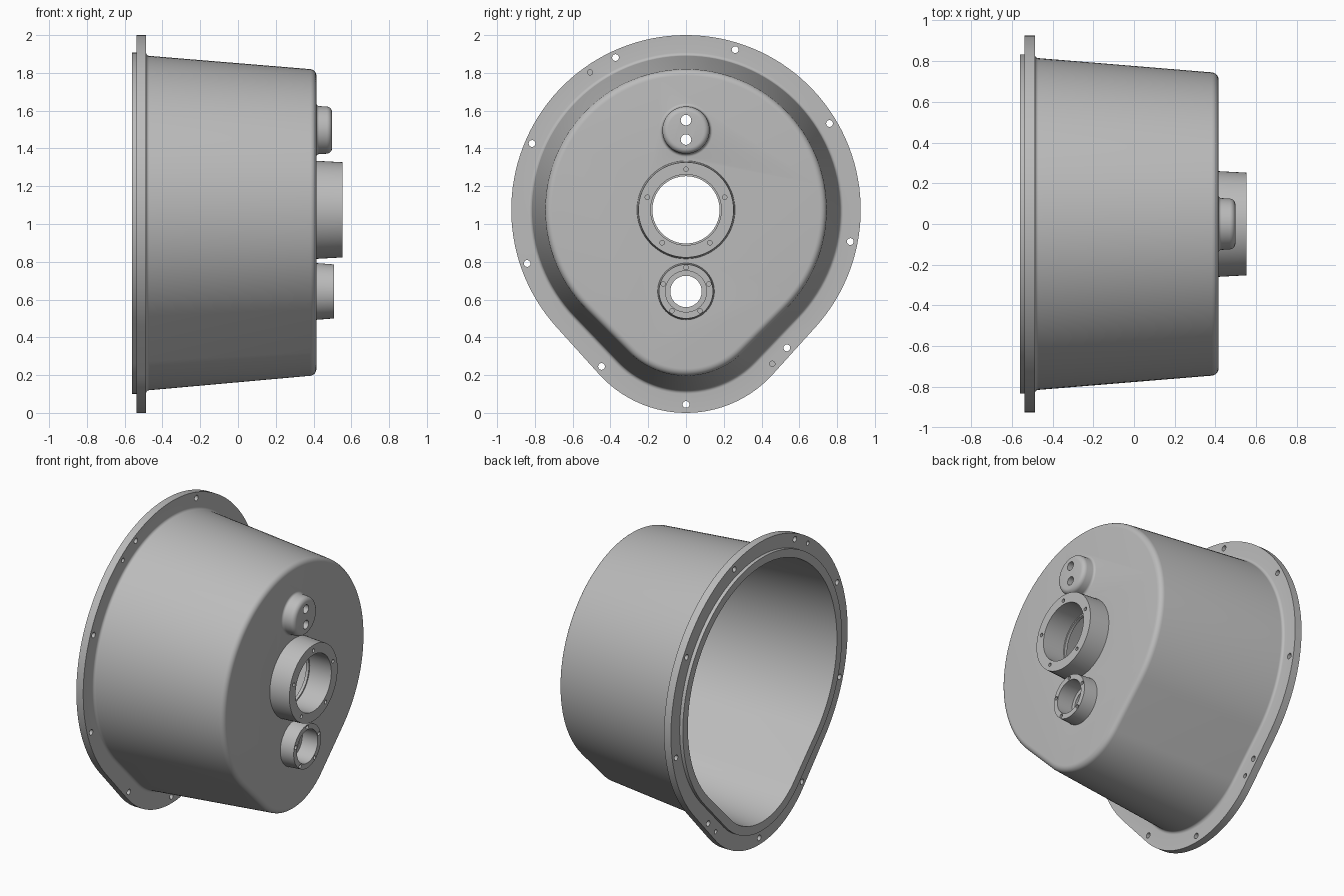
import bpy, bmesh
from math import pi, sin, cos, acos, radians

if "Cube" in bpy.data.objects:
    bpy.data.objects.remove(bpy.data.objects["Cube"])

metal = bpy.data.materials.new("cast_grey")
metal.use_nodes = True
GREY = (0.5, 0.5, 0.5, 1)
metal.diffuse_color = GREY
metal.node_tree.nodes["Principled BSDF"].inputs["Base Color"].default_value = GREY

AXIS_Z = 1.075      # main shaft height
DROP = 0.455        # distance down to the lower outline arc


def loft(name, rings):
    """Bridge successive point rings and cap both ends."""
    bm = bmesh.new()
    loops = [[bm.verts.new(p) for p in ring] for ring in rings]
    for a, b in zip(loops, loops[1:]):
        for i in range(len(a)):
            j = (i + 1) % len(a)
            bm.faces.new((a[i], a[j], b[j], b[i]))
    bm.faces.new(loops[0])
    bm.faces.new(loops[-1])
    bmesh.ops.recalc_face_normals(bm, faces=bm.faces)
    mesh = bpy.data.meshes.new(name)
    bm.to_mesh(mesh)
    bm.free()
    mesh.materials.append(metal)
    obj = bpy.data.objects.new(name, mesh)
    bpy.context.collection.objects.link(obj)
    return obj


def outline(x, offset):
    """Teardrop section: tangent hull of a large and a small circle."""
    big, small = 0.815 + offset, 0.5 + 1.09 * offset
    a = acos((big - small) / DROP)
    pts = []
    for radius, z, start, sweep, n in (
            (big, AXIS_Z, a - pi / 2, 2 * pi - 2 * a, 96),
            (small, AXIS_Z - DROP, -pi / 2 - a, 2 * a, 32)):
        for i in range(n + 1):
            t = start + sweep * i / n
            pts.append((x, radius * cos(t), z + radius * sin(t)))
    return pts


def lathe(name, y, z, profile, n=48):
    """Round part along x from (x, radius) pairs."""
    return loft(name, [[(x, y + r * cos(2 * pi * i / n), z + r * sin(2 * pi * i / n))
                        for i in range(n)] for x, r in profile])


def arc(cx, cr, radius, start, end, steps=6):
    """Fillet points in the (x, offset) plane, angles in degrees."""
    return [(cx + radius * cos(radians(start + (end - start) * i / steps)),
             cr + radius * sin(radians(start + (end - start) * i / steps)))
            for i in range(steps + 1)]


def combine(target, tool, operation):
    mod = target.modifiers.new(operation.lower(), 'BOOLEAN')
    mod.operation, mod.solver, mod.object = operation, 'EXACT', tool
    bpy.context.view_layer.objects.active = target
    bpy.ops.object.modifier_apply(modifier=mod.name)
    bpy.data.objects.remove(tool)


# Hollow shell: inner wall, spigot lip, bolting flange, drafted outer wall
profile = (arc(0.345, -0.138, 0.03, 0, 85)
           + [(-0.56, -0.035), (-0.56, 0.018), (-0.537, 0.018),
              (-0.537, 0.11), (-0.487, 0.11)]
           + arc(-0.469, 0.018, 0.018, 180, 270)
           + arc(0.38, -0.105, 0.035, 86, 0))
housing = loft("bell_housing", [outline(x, o) for x, o in profile])

# Raised bosses on the end face
BEARINGS = [  # height, outer radius, end x, bore, shoulder bore, bolt circle
    (AXIS_Z, 0.252, 0.553, 0.187, 0.178, 0.215),
    (0.643, 0.143, 0.508, 0.109, 0.083, 0.127)]
for z, r, end, *_ in BEARINGS:
    combine(housing, lathe("bearing_boss", 0, z, [(0.39, r + 0.009), (end, r)], 64), 'UNION')
cap = ([(0.39, 0.142)] + [(x, r) for x, r in arc(0.43, 0.142, 0.015, 180, 270, 4)]
       + arc(0.468, 0.095, 0.03, 85, 0))
combine(housing, lathe("port_boss", 0, 1.497, cap), 'UNION')

# Stepped bores with five screw holes each
for z, r, end, bore, shoulder, circle in BEARINGS:
    steps = [(0.6, bore), (0.395, bore), (0.395, shoulder), (0.3, shoulder)]
    combine(housing, lathe("bore_cutter", 0, z, steps, 64), 'DIFFERENCE')
    for k in range(5):
        t = pi / 2 + k * 2 * pi / 5
        hole = [(end + 0.05, 0.012), (end - 0.06, 0.012)]
        combine(housing, lathe("screw_cutter", circle * cos(t), z + circle * sin(t), hole, 16),
                'DIFFERENCE')

# Two ports in the upper boss
for z in (1.447, 1.55):
    combine(housing, lathe("port_cutter", 0, z, [(0.3, 0.028), (0.6, 0.028)], 24), 'DIFFERENCE')

# Flange bolt holes (through) and dowel holes (blind on both sides)
BOLTS = [(0.26, 1.923), (-0.373, 1.881), (-0.815, 1.426), (0.76, 1.532), (0.87, 0.907),
         (-0.841, 0.791), (-0.447, 0.246), (0, 0.045), (0.534, 0.344)]
DOWELS = [(-0.508, 1.803), (0.457, 0.26)]
for y, z in BOLTS:
    combine(housing, lathe("bolt_cutter", y, z, [(-0.6, 0.018), (-0.45, 0.018)], 20), 'DIFFERENCE')
for y, z in DOWELS:
    for a, b in ((-0.6, -0.517), (-0.507, -0.45)):
        combine(housing, lathe("dowel_cutter", y, z, [(a, 0.014), (b, 0.014)], 20), 'DIFFERENCE')

# Smooth walls, crisp machined edges
bpy.ops.object.select_all(action='DESELECT')
housing.select_set(True)
bpy.context.view_layer.objects.active = housing
bpy.ops.object.shade_smooth_by_angle(angle=radians(30))
